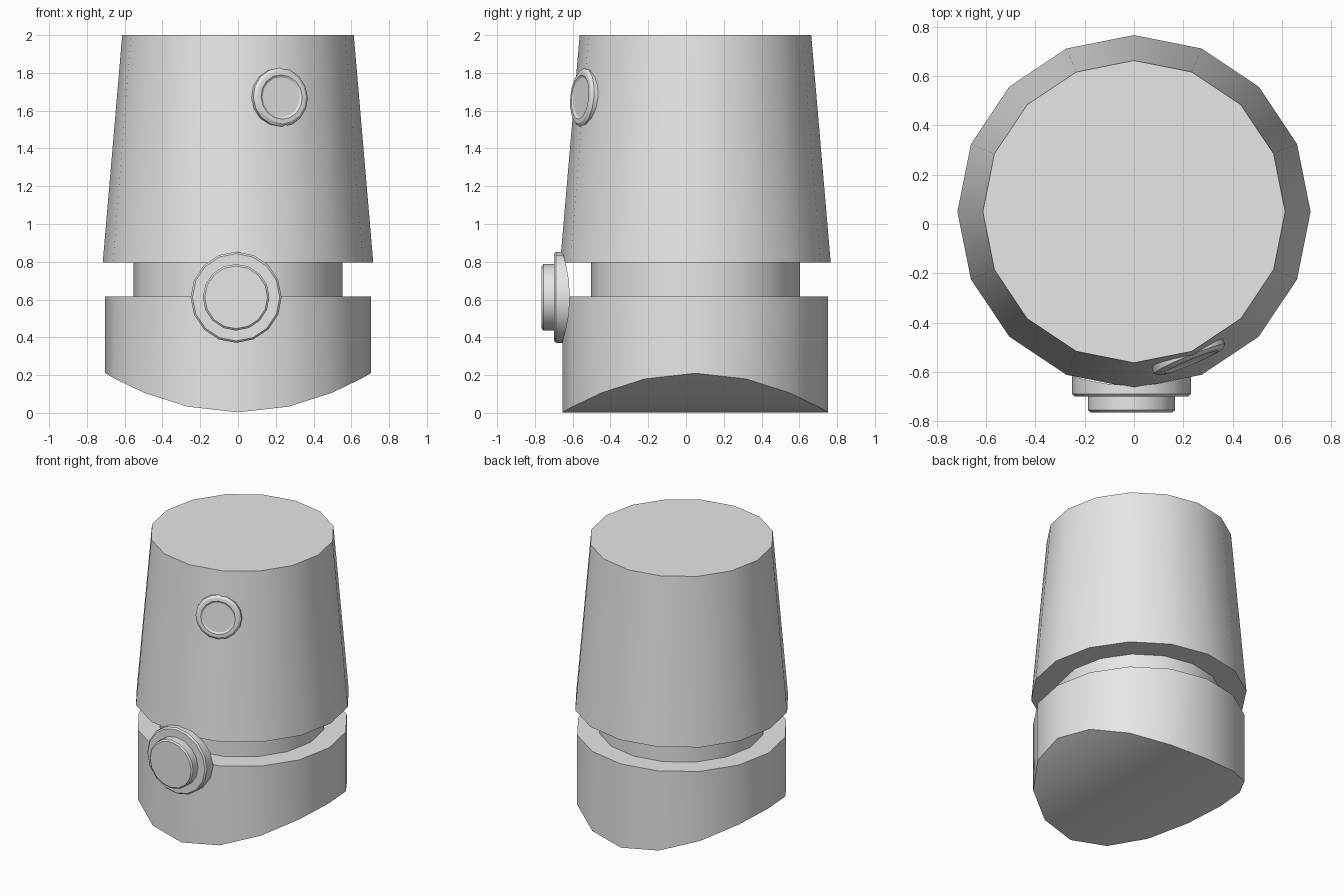
import bpy, bmesh
from math import cos, sin, pi, radians
from mathutils import Matrix

default = bpy.data.objects.get("Cube")
if default:
    bpy.data.objects.remove(default, do_unlink=True)

grey = bpy.data.materials.new("light grey")
grey.use_nodes = True
grey.diffuse_color = (0.8, 0.8, 0.8, 1)
grey.node_tree.nodes["Principled BSDF"].inputs["Base Color"].default_value = grey.diffuse_color

SIDES = 16


def turned_part(name, profile, place, bend=0.0):
    """Turn a (radius, height) profile; bend raises or lowers the bottom rim across x."""
    bm = bmesh.new()
    rings = []
    for level, (radius, height) in enumerate(profile):
        ring = []
        for i in range(SIDES):
            a = 2 * pi * i / SIDES
            lift = bend * cos(a) ** 2 if level == 0 else 0
            ring.append(bm.verts.new((radius * cos(a), radius * sin(a), height + lift)))
        rings.append(ring)
    for low, high in zip(rings, rings[1:]):
        for i in range(SIDES):
            j = (i + 1) % SIDES
            bm.faces.new((low[i], low[j], high[j], high[i]))
    bm.faces.new(rings[-1])
    # Bottom is closed with strips running along y so that it can be saddle shaped
    bottom = rings[0]
    for i in range(SIDES // 2):
        strip = [bottom[i], bottom[i + 1], bottom[-i - 1], bottom[-i % SIDES]]
        bm.faces.new(list(dict.fromkeys(strip)))
    bmesh.ops.recalc_face_normals(bm, faces=bm.faces)
    mesh = bpy.data.meshes.new(name)
    bm.to_mesh(mesh)
    bm.free()
    mesh.materials.append(grey)
    obj = bpy.data.objects.new(name, mesh)
    bpy.context.collection.objects.link(obj)
    obj.matrix_world = place
    bpy.ops.object.select_all(action="DESELECT")
    obj.select_set(True)
    bpy.context.view_layer.objects.active = obj
    bpy.ops.object.shade_smooth_by_angle(angle=radians(30))
    return obj


# Main body, stacked on one upright axis
axis = Matrix.Translation((0, 0.05, 0))
turned_part("curved_base", [(0.703, 0.003), (0.703, 0.615)], axis, bend=0.207)
turned_part("neck", [(0.553, 0.6), (0.553, 0.81)], axis)
turned_part("tapered_body", [(0.716, 0.797), (0.613, 2.0)], axis)

# Large front knob, its flange hollowed to follow the base
knob_place = Matrix.Translation((-0.01, -0.655, 0.612)) @ Matrix.Rotation(radians(90), 4, "X")
turned_part("knob_flange", [(0.241, 0), (0.241, 0.034), (0.231, 0.044)], knob_place, bend=-0.04)
turned_part("knob_cap", [(0.176, 0.03), (0.176, 0.1), (0.166, 0.109)], knob_place)

# Small tilted button with a sunken face
button_place = (Matrix.Translation((0.212, -0.515, 1.668))
                @ Matrix.Rotation(radians(22.5), 4, "Z")
                @ Matrix.Rotation(radians(85), 4, "X"))
turned_part("small_button",
            [(0.148, 0), (0.156, 0.01), (0.156, 0.035), (0.14, 0.048),
             (0.118, 0.05), (0.106, 0.042)], button_place)
